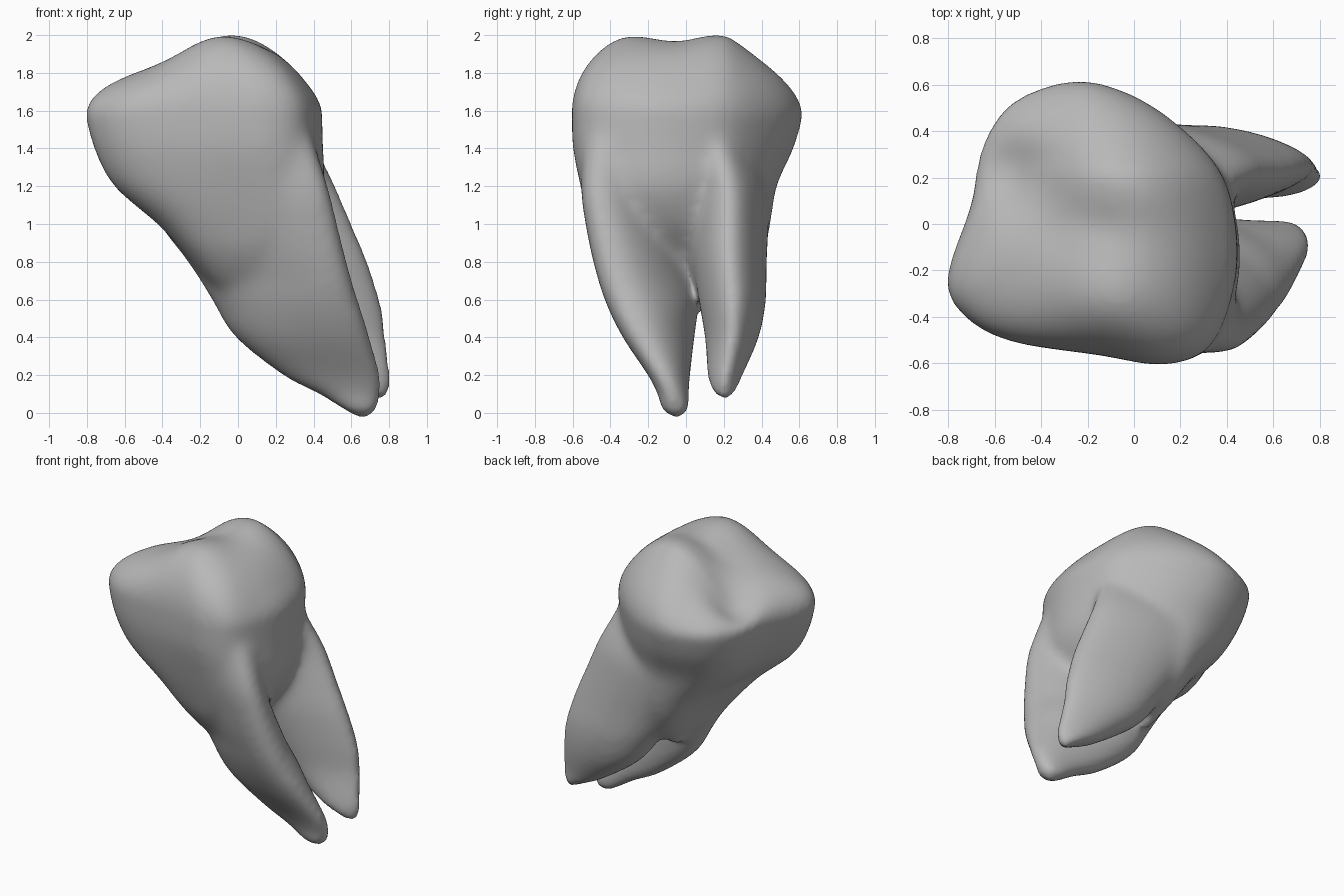
import bpy, bmesh, math
from mathutils import Vector

cube = bpy.data.objects.get("Cube")
if cube:
    bpy.data.objects.remove(cube, do_unlink=True)


def spline(points, steps, closed=False):
    """Resample a row of points along a smooth Catmull-Rom curve."""
    pts = [Vector(p) for p in points]
    n, out = len(pts), []
    for i in range(n if closed else n - 1):
        a, b, c, d = (pts[j % n] if closed else pts[min(max(j, 0), n - 1)]
                      for j in range(i - 1, i + 3))
        for k in range(steps):
            t = k / steps
            out.append(b + (c - a) * t / 2 + (a * 2 - b * 5 + c * 4 - d) * t * t / 2
                       + (b * 3 - a - c * 3 + d) * t ** 3 / 2)
    return out if closed else out + [pts[-1]]


def ramp(table, x):
    """Read a value from a short table with straight steps."""
    if x <= table[0][0]:
        return table[0][1]
    for (x0, v0), (x1, v1) in zip(table, table[1:]):
        if x <= x1:
            return v0 + (v1 - v0) * (x - x0) / (x1 - x0)
    return table[-1][1]


def bump(x, y, cx, cy, rx, ry):
    return math.exp(-((x - cx) / rx) ** 2 - ((y - cy) / ry) ** 2)


def add_loft(bm, rings):
    """Skin a stack of rings and close both ends with fans."""
    loops = [[bm.verts.new(p) for p in ring] for ring in rings]
    n = len(loops[0])
    for lo, hi in zip(loops, loops[1:]):
        for i in range(n):
            j = (i + 1) % n
            bm.faces.new((lo[i], lo[j], hi[j], hi[i]))
    for loop in (loops[0], loops[-1]):
        tip = bm.verts.new(sum((v.co for v in loop), Vector()) / n)
        for i in range(n):
            bm.faces.new((loop[i], loop[(i + 1) % n], tip))


def fit(shape, z, x0, x1, y0, y1, shear=0):
    """Fit a unit outline (-1..1) into a horizontal box."""
    cx, cy, a, b = (x0 + x1) / 2, (y0 + y1) / 2, (x1 - x0) / 2, (y1 - y0) / 2
    b2 = math.sqrt(max(b * b - (shear * a) ** 2, (b * 0.6) ** 2))
    return [Vector((cx + a * u, cy + b2 * v + shear * a * u, z)) for u, v in shape]


def sections(rows):
    """Rows of z, x min, x max, y min, y max made into a smooth series."""
    lower = spline([r[:3] for r in rows], 5)
    upper = spline([(r[3], r[4], 0) for r in rows], 5)
    return [(p.x, p.y, p.z, q.x, q.y) for p, q in zip(lower, upper)]


# Crown outline, seen from above
crown = [(-.8, -.23), (-.73, -.39), (-.53, -.5), (-.15, -.56), (.13, -.6), (.33, -.52),
         (.43, -.27), (.44, -.02), (.37, .23), (.17, .44), (-.05, .57), (-.27, .61),
         (-.52, .52), (-.65, .33), (-.7, .08)]
box = (-.805, .44, -.605, .615)
unit_crown = [((p.x + .18) / .62, (p.y - .005) / .605)
              for p in spline([(x, y, 0) for x, y in crown], 5, True)]

# Root outlines: a full oval, and an egg with its narrow end at +x
turns = [k * math.tau / 40 for k in range(40)]
oval = [tuple(math.copysign(abs(f(t)) ** .9, f(t)) for f in (math.cos, math.sin)) for t in turns]
egg = [(math.cos(t), math.sin(t) * (1 - .28 * math.cos(t)) / 1.04) for t in turns]

# Chewing surface height across the crown
ridge = [(-.8, 1.77), (-.6, 1.80), (-.42, 1.85), (-.16, 1.96), (.04, 1.97), (.25, 1.92), (.45, 1.78)]


def top_height(x, y):
    h = sum(ramp(ridge, x + d) for d in (-.08, -.04, 0, .04, .08)) / 5
    h += .05 * bump(x, y, -.13, -.35, .22, .2) + .045 * bump(x, y, -.01, .17, .24, .19)
    h -= .14 * bump(x, y, -.55, .22, .19, .15) + .03 * bump(x, y, -.25, .0, .25, .13)
    return h - .35 * max(0, y - .22)


# Trunk: tapers down into the fork, domed at the top
trunk = [fit(unit_crown, *s) for s in sections([
    (.54, -.04, .04, -.12, .14), (.62, -.1, .1, -.22, .24), (.7, -.17, .16, -.34, .33),
    (.85, -.29, .25, -.45, .41), (1, -.43, .37, -.51, .45), (1.2, -.66, .45, -.56, .48),
    (1.4, -.765, .445, -.6, .57), (1.56, *box)])]
for k in range(1, 25):
    ang = k / 24 * math.pi / 2
    scale, rise = max(math.cos(ang), .005) ** .55, math.sin(ang) ** .88
    ring = fit(unit_crown, 1.56, *box)
    for p in ring:
        p.x = -.2 + (p.x + .2) * scale
        p.y *= scale
        p.z += rise * (top_height(p.x, p.y) - 1.56)
    trunk.append(ring)

# Front root leans across the fork, back root stays straight
front_root = [fit(oval, *s, shear=-.38 * min(1, max(0, s[0]) / .7)) for s in sections([
    (-.02, .63, .69, -.07, -.03), (.02, .56, .73, -.125, .01), (.1, .43, .75, -.15, .015),
    (.2, .24, .75, -.2, .02), (.4, -.01, .695, -.33, .04), (.6, -.14, .635, -.425, .06),
    (.8, -.27, .58, -.485, .04), (1, -.42, .53, -.525, .02), (1.2, -.5, .48, -.55, .0),
    (1.45, -.45, .4, -.53, 0)])]
back_root = [fit(egg, *s) for s in sections([
    (.08, .73, .78, .18, .23), (.12, .65, .8, .14, .265), (.2, .49, .805, .115, .3),
    (.4, .21, .78, .1, .385), (.6, .04, .755, .065, .425), (.8, -.12, .695, .03, .43),
    (1, -.28, .61, .01, .44), (1.2, -.4, .525, .0, .44), (1.4, -.4, .43, -.02, .37),
    (1.6, -.35, .32, -.02, .28)])]

bm = bmesh.new()
for rings in (trunk, front_root, back_root):
    add_loft(bm, rings)
bmesh.ops.recalc_face_normals(bm, faces=bm.faces)
mesh = bpy.data.meshes.new("tooth")
bm.to_mesh(mesh)
bm.free()
tooth = bpy.data.objects.new("tooth", mesh)
bpy.context.collection.objects.link(tooth)
bpy.context.view_layer.objects.active = tooth
tooth.select_set(True)

# Fuse crown and roots into one surface
remesh = tooth.modifiers.new("fuse", 'REMESH')
remesh.mode, remesh.voxel_size = 'VOXEL', .02
bpy.ops.object.modifier_apply(modifier="fuse")

# Melt the joints between roots and trunk, keep tips and crown crisp
joints = tooth.vertex_groups.new(name="joints")
for v in tooth.data.vertices:
    weight = min(1, (v.co.z - .5) / .2, (1.6 - v.co.z) / .15)
    if weight > 0:
        joints.add([v.index], weight, 'REPLACE')
for name, count, group in (("melt", 45, "joints"), ("soften", 8, "")):
    smooth = tooth.modifiers.new(name, 'SMOOTH')
    smooth.factor, smooth.iterations, smooth.vertex_group = .5, count, group

grey = bpy.data.materials.new("plain grey")
grey.use_nodes = True
colour = (.48, .48, .48, 1)
grey.diffuse_color = colour
grey.node_tree.nodes["Principled BSDF"].inputs["Base Color"].default_value = colour
tooth.data.materials.clear()
tooth.data.materials.append(grey)
bpy.ops.object.shade_smooth()
